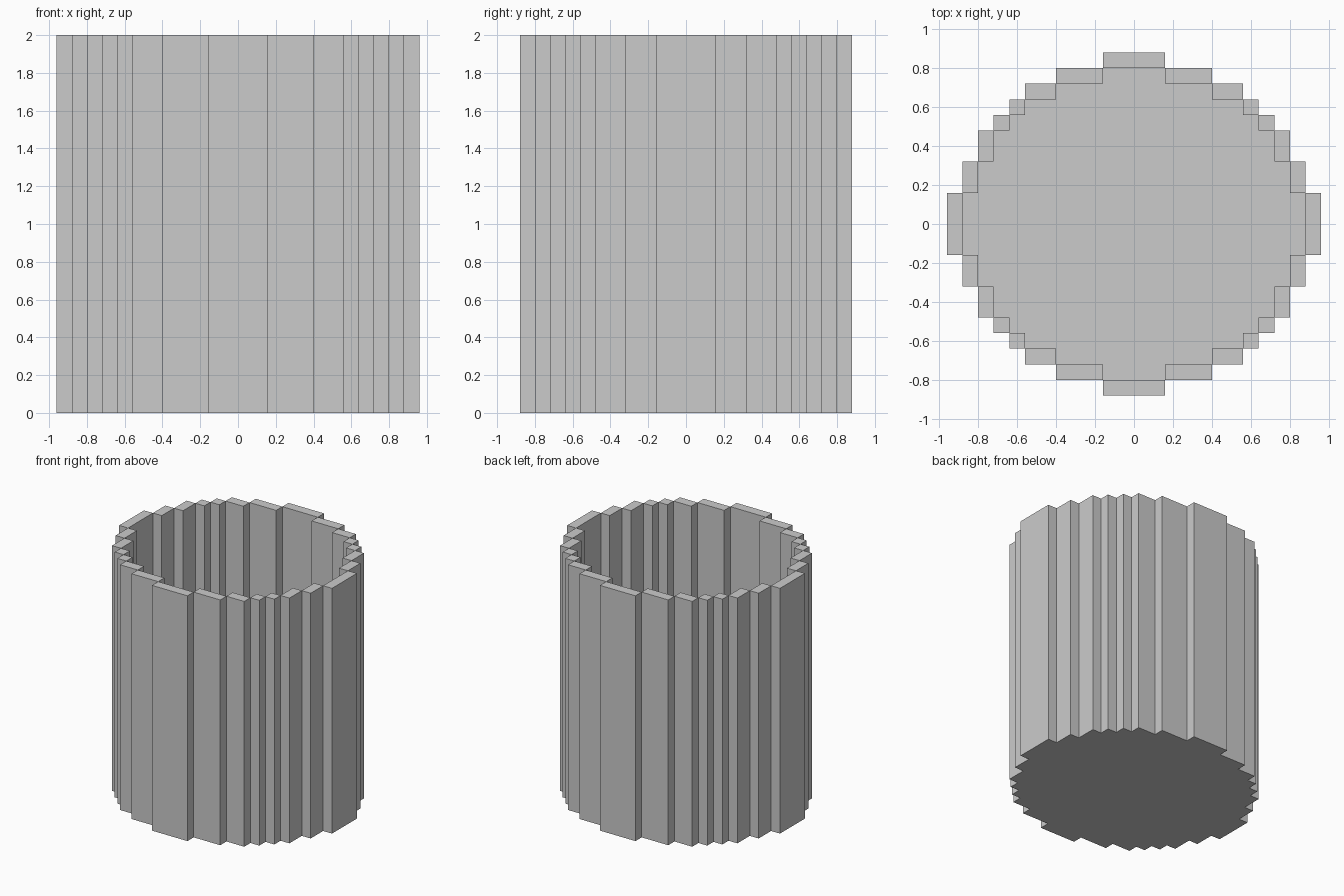
import bpy, bmesh

if "Cube" in bpy.data.objects:
    bpy.data.objects.remove(bpy.data.objects["Cube"])

U = 0.08            # width of one step
H = 2.0             # wall height
FLOOR = U           # floor thickness

# convex corners of one quarter of the stepped outline, in steps
outer_steps = [(12, 2), (11, 4), (10, 6), (9, 7), (8, 8), (7, 9), (5, 10), (2, 11)]
# the inner outline turns at the notches of the outer one
inner_steps = [(outer_steps[i + 1][0], outer_steps[i][1]) for i in range(len(outer_steps) - 1)]


def outline(steps):
    """Full counter-clockwise stepped outline from one quarter."""
    q = []
    for i, (x, y) in enumerate(steps):
        q.append((x, y))
        if i + 1 < len(steps):
            q.append((steps[i + 1][0], y))
    left = [(-x, y) for x, y in reversed(q)]
    half = q + left
    return half + [(-x, -y) for x, y in half]


bm = bmesh.new()


def face(points):
    bm.faces.new([bm.verts.new((x * U, y * U, z)) for x, y, z in points])


def walls(loop, z0, z1):
    for (ax, ay), (bx, by) in zip(loop, loop[1:] + loop[:1]):
        face([(ax, ay, z0), (bx, by, z0), (bx, by, z1), (ax, ay, z1)])


outer = outline(outer_steps)
inner = outline(inner_steps)

# outside wall and underside
walls(outer, 0, H)
face([(x, y, 0) for x, y in reversed(outer)])

# inside wall and floor
walls(inner[::-1], FLOOR, H)
face([(x, y, FLOOR) for x, y in inner])

# top rim, one flat panel per step
rim = set()
last = len(outer_steps) - 1
for i, (x, y) in enumerate(outer_steps):
    x0 = outer_steps[i + 1][0] if i < last else -x
    y0 = outer_steps[i - 1][1] if i > 0 else -y
    for sx in (1, -1):
        for sy in (1, -1):
            xs, ys = sorted((sx * x0, sx * x)), sorted((sy * y0, sy * y))
            rim.add((xs[0], xs[1], ys[0], ys[1]))
for x0, x1, y0, y1 in sorted(rim):
    face([(x0, y0, H), (x1, y0, H), (x1, y1, H), (x0, y1, H)])

bmesh.ops.remove_doubles(bm, verts=bm.verts[:], dist=0.0001)
mesh = bpy.data.meshes.new("stepped_tub")
bm.to_mesh(mesh)
bm.free()
tub = bpy.data.objects.new("stepped_tub", mesh)
bpy.context.collection.objects.link(tub)
